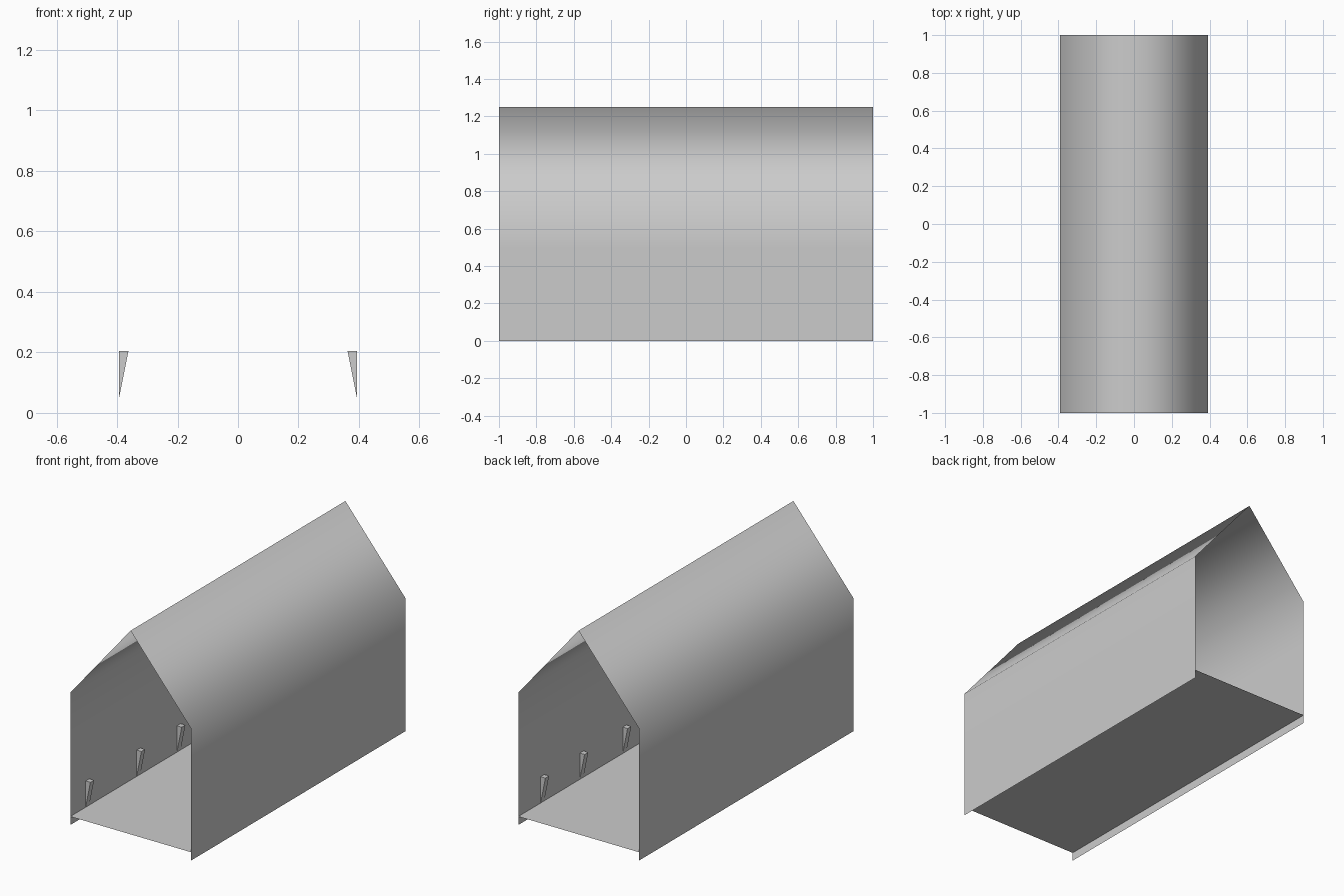
import bpy, bmesh

if "Cube" in bpy.data.objects:
    bpy.data.objects.remove(bpy.data.objects["Cube"])

W = 0.393          # half width of the tunnel
FLOOR_Z = 0.05
PEG_Y = (-0.84, -0.365, 0.01, 0.41, 0.775)


def finish(name, bm, smooth=False):
    bmesh.ops.recalc_face_normals(bm, faces=bm.faces)
    mesh = bpy.data.meshes.new(name)
    bm.to_mesh(mesh)
    bm.free()
    for p in mesh.polygons:
        p.use_smooth = smooth
    obj = bpy.data.objects.new(name, mesh)
    bpy.context.collection.objects.link(obj)
    return obj


def sweep_y(bm, profile, ys, closed=False):
    """Loft an (x, z) profile through the given y positions."""
    rows = [[bm.verts.new((x, y, z)) for x, z in profile] for y in ys]
    n = len(profile)
    for a, b in zip(rows, rows[1:]):
        for i in range(n if closed else n - 1):
            j = (i + 1) % n
            bm.faces.new((a[i], b[i], b[j], a[j]))
    if closed:
        bm.faces.new(rows[0])
        bm.faces.new(rows[-1])


# Thin open-ended shell: two walls and a pitched roof, softly shaded
right = [(W, 0), (W, 0.5), (W, 0.78)]
profile = right + [(0, 1.25)] + [(-x, z) for x, z in reversed(right)]
bm = bmesh.new()
sweep_y(bm, profile, (-1, -0.6, -0.2, 0.2, 0.6, 1))
shell = finish("wall_and_roof_shell", bm, smooth=True)
# make the outside the front of the faces
top = max(shell.data.polygons, key=lambda p: p.center.z)
if top.normal.z < 0:
    shell.data.flip_normals()

# Floor sheet raised slightly above the wall bottoms
bm = bmesh.new()
sweep_y(bm, [(-W, FLOOR_Z), (W, FLOOR_Z)], (-1, 1))
floor = finish("floor", bm)
if floor.data.polygons[0].normal.z < 0:
    floor.data.flip_normals()

# Wedge brackets along the inside of both walls
for side, label in ((-1, "left"), (1, "right")):
    wedge = [(side * W, FLOOR_Z), (side * W, 0.205), (side * (W - 0.031), 0.205)]
    for k, y in enumerate(PEG_Y):
        bm = bmesh.new()
        sweep_y(bm, wedge, (y - 0.017, y + 0.017), closed=True)
        finish(f"{label}_wedge_{k + 1}", bm)
